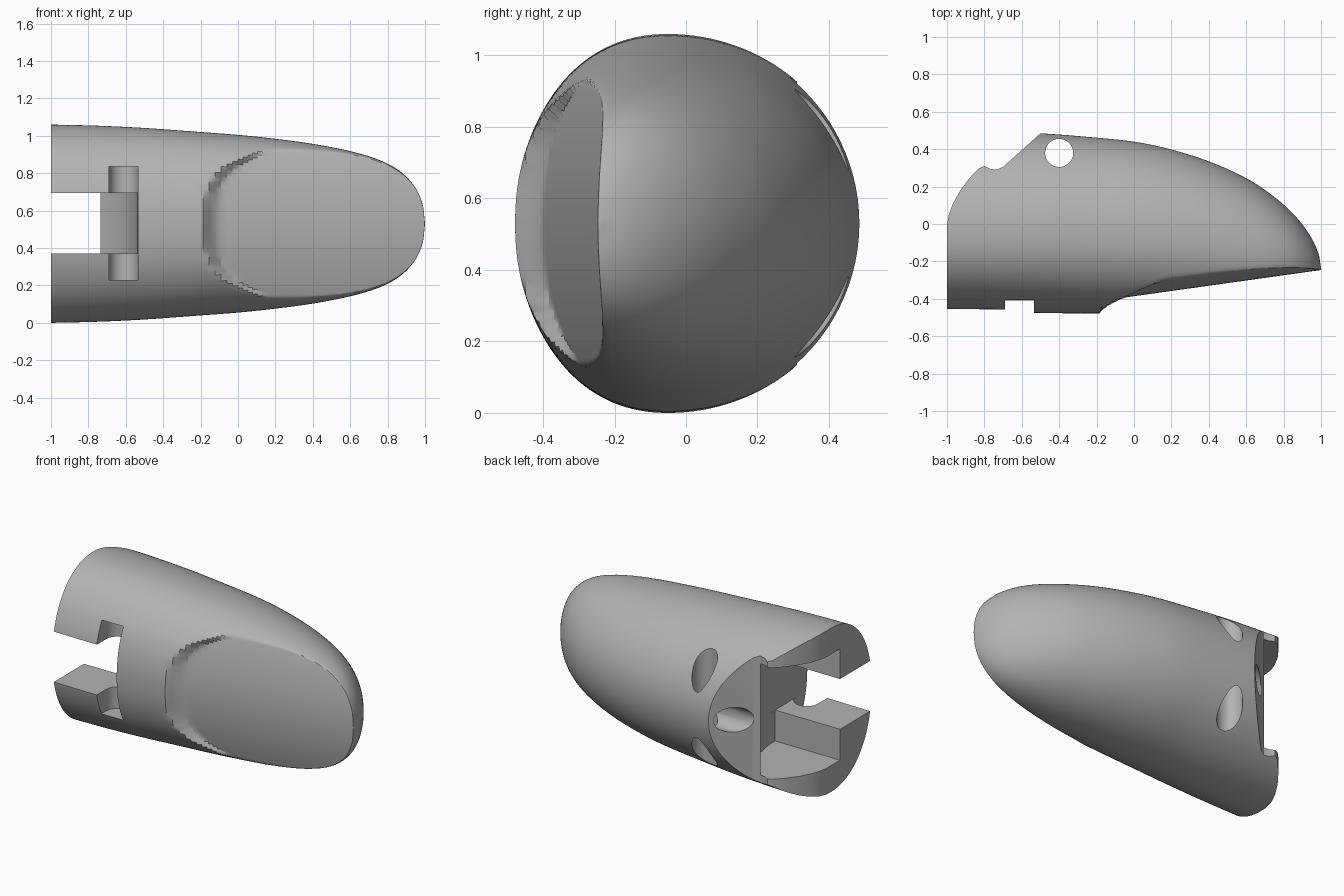
import bpy, bmesh, math
from mathutils import Vector, Matrix

old = bpy.data.objects.get("Cube")
if old:
    bpy.data.objects.remove(old, do_unlink=True)

mat = bpy.data.materials.new("plain grey")
mat.use_nodes = True
GREY = (0.45, 0.45, 0.45, 1)
mat.diffuse_color = GREY
mat.node_tree.nodes["Principled BSDF"].inputs["Base Color"].default_value = GREY

MID = 0.53       # height of the centre line
SEGMENTS = 144
STEPS = 8


def make_object(name, bm):
    bmesh.ops.recalc_face_normals(bm, faces=bm.faces[:])
    mesh = bpy.data.meshes.new(name)
    bm.to_mesh(mesh)
    bm.free()
    mesh.materials.append(mat)
    obj = bpy.data.objects.new(name, mesh)
    bpy.context.collection.objects.link(obj)
    return obj


def prism(name, outline, z0, z1):
    """Extrude an xy outline from z0 up to z1."""
    bm = bmesh.new()
    face = bm.faces.new([bm.verts.new((x, y, z0)) for x, y in outline])
    new = bmesh.ops.extrude_face_region(bm, geom=[face])["geom"]
    bmesh.ops.translate(bm, vec=(0, 0, z1 - z0),
                        verts=[v for v in new if isinstance(v, bmesh.types.BMVert)])
    return make_object(name, bm)


def box(name, x0, x1, y0, y1, z0, z1):
    return prism(name, [(x0, y0), (x1, y0), (x1, y1), (x0, y1)], z0, z1)


def cylinder(name, centre, radius, length, axis="Z"):
    bm = bmesh.new()
    turn = Matrix.Rotation(math.pi / 2, 4, "Y") if axis == "X" else Matrix()
    bmesh.ops.create_cone(bm, cap_ends=True, segments=48, radius1=radius, radius2=radius,
                          depth=length, matrix=Matrix.Translation(centre) @ turn)
    return make_object(name, bm)


def smoothstep(t):
    t = max(0.0, min(1.0, t))
    return t * t * (3 - 2 * t)


def nail_surface(x, z):
    """Shallow arched nail bed, with a soft fold at its inner end."""
    side = abs(z) / 0.38
    bed = -0.40 + 0.14 * (x + 0.1) + 0.06 * min(side, 1.2) ** 2
    start = -0.27 + 0.24 * side ** 4
    blend = smoothstep((x - start) / 0.17)
    return -0.56 + (bed + 0.56) * blend if blend < 1 else bed


def soft_max(a, b, k=0.012):
    h = max(k - abs(a - b), 0) / k
    return max(a, b) + h * h * k / 4


# Body stations: x, half height, back y, front y, centre y
stations = [Vector(s) for s in (
    (-1.0, .53, .505, -.468, -.05), (-.75, .524, .497, -.472, -.05),
    (-.5, .512, .485, -.476, -.05), (-.25, .494, .466, -.478, -.055),
    (0, .475, .44, -.478, -.065), (.2, .454, .398, -.477, -.08),
    (.4, .427, .335, -.473, -.105), (.6, .388, .245, -.462, -.14),
    (.75, .343, .145, -.44, -.165), (.86, .285, .045, -.41, -.19),
    (.94, .205, -.06, -.37, -.215), (.985, .11, -.155, -.31, -.23),
    (1.0, .003, -.237, -.243, -.24))]


def catmull(p0, p1, p2, p3, t):
    return 0.5 * (2 * p1 + (p2 - p0) * t + (2 * p0 - 5 * p1 + 4 * p2 - p3) * t ** 2
                  + (3 * p1 - p0 - 3 * p2 + p3) * t ** 3)


# Fingertip body, lofted ring by ring
rows = []
last = len(stations) - 1
for i in range(last):
    p1, p2 = stations[i], stations[i + 1]
    p0 = stations[i - 1] if i else 2 * p1 - p2
    p3 = stations[i + 2] if i + 2 <= last else 2 * p2 - p1
    rows += [catmull(p0, p1, p2, p3, j / STEPS) for j in range(STEPS)]
rows.append(stations[-1])

bm = bmesh.new()
rings = []
for x, half, back, front, mid in rows:
    ring = []
    for k in range(SEGMENTS):
        a = math.tau * k / SEGMENTS
        c, s = math.cos(a), math.sin(a)
        power = 1.0 if c >= 0 else 0.92
        depth = back - mid if c >= 0 else mid - front
        y = mid + math.copysign(abs(c) ** power, c) * depth
        z = math.copysign(abs(s) ** power, s) * half
        if c < 0:
            y = soft_max(y, nail_surface(x, z))
        ring.append(bm.verts.new((x, y, z + MID)))
    rings.append(ring)
for a, b in zip(rings, rings[1:]):
    for k in range(SEGMENTS):
        n = (k + 1) % SEGMENTS
        bm.faces.new((a[k], a[n], b[n], b[k]))
bm.faces.new(rings[0])
bm.faces.new(rings[-1])
body = make_object("fingertip_body", bm)

# Cutters for the hinge end
end_profile = [(-.45, .53), (-.5, .485), (-.7, .305), (-.735, .29), (-.77, .295), (-.80, .31),
               (-.83, .297), (-.88, .245), (-.93, .178), (-.97, .105), (-.99, .05),
               (-1.0, -.01), (-1.2, -.01), (-1.2, .8), (-.45, .8)]
cavity = [(-1.2, -.146), (-.535, -.146), (-.54, -.05), (-.56, .05), (-.60, .15),
          (-.66, .235), (-.735, .29), (-.74, .6), (-1.2, .6)]
cutters = [
    prism("end_cutter", end_profile, -.2, 1.3),
    prism("cavity_cutter", cavity, .17, .89),
    box("slot_cutter", -1.2, -.535, -.7, -.10, .37, .695),
    box("pocket_cutter", -.69, -.535, -.7, -.36, .23, .835),
    cylinder("pivot_cutter", (-.6125, -.36, .5325), .0772, .605),
    cylinder("cord_cutter", (-.4, .38, MID), .075, 1.6),
    cylinder("anchor_cutter", (-.65, .385, MID), .08, .5, "X"),
]
for cutter in cutters:
    cutter.hide_render = True
    mod = body.modifiers.new(cutter.name, "BOOLEAN")
    mod.operation = "DIFFERENCE"
    mod.solver = "EXACT"
    mod.object = cutter

# Bake the cuts and remove the helpers
graph = bpy.context.evaluated_depsgraph_get()
final = bpy.data.meshes.new_from_object(body.evaluated_get(graph))
body.modifiers.clear()
body.data = final
for cutter in cutters:
    bpy.data.objects.remove(cutter, do_unlink=True)
final.materials.clear()
final.materials.append(mat)
for poly in final.polygons:
    poly.material_index = 0

bpy.ops.object.select_all(action="DESELECT")
body.select_set(True)
bpy.context.view_layer.objects.active = body
bpy.ops.object.shade_smooth_by_angle(angle=math.radians(30))
